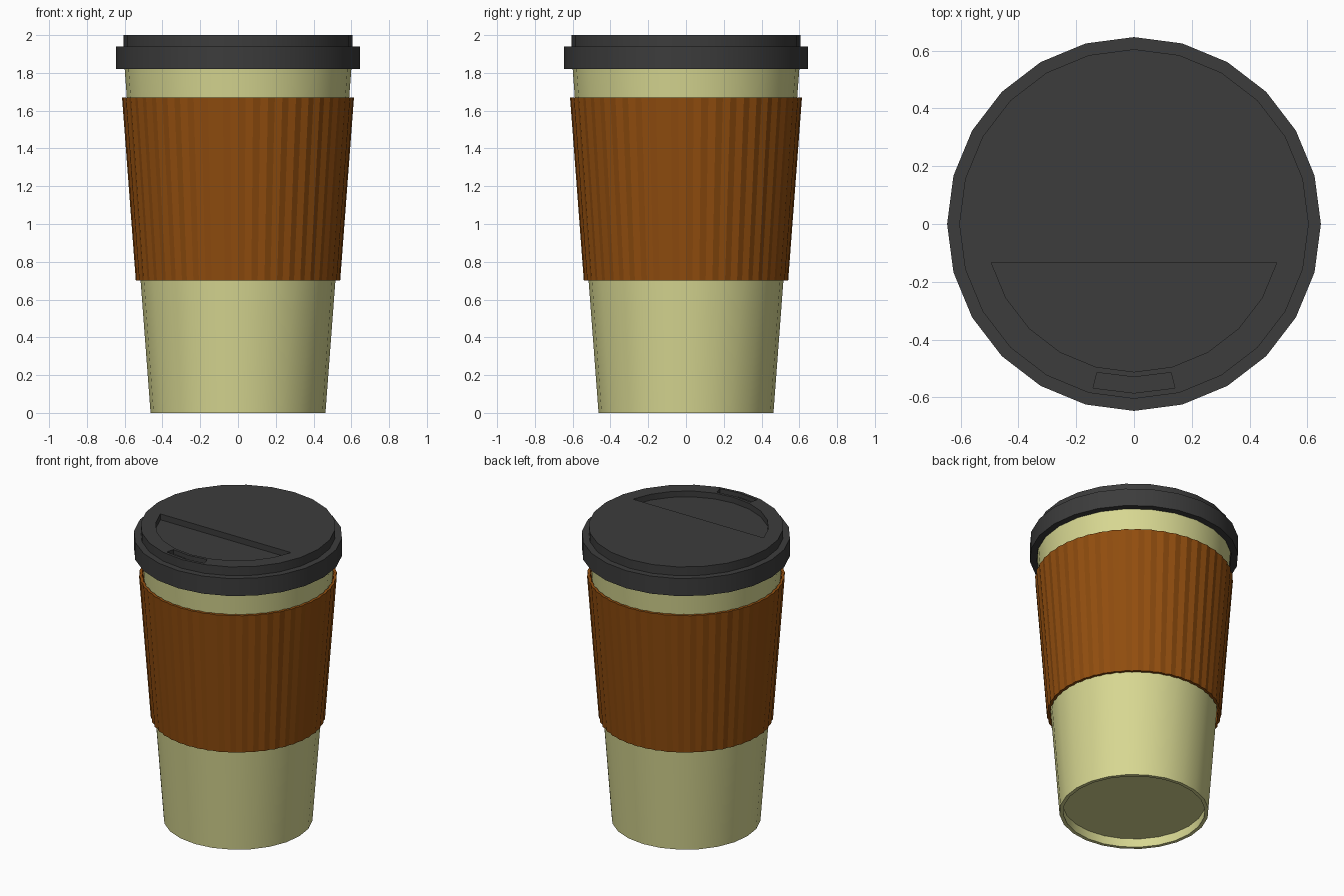
import bpy, bmesh, math

if "Cube" in bpy.data.objects:
    bpy.data.objects.remove(bpy.data.objects["Cube"])


def material(name, rgb):
    m = bpy.data.materials.new(name)
    m.diffuse_color = (*rgb, 1)
    m.use_nodes = True
    m.node_tree.nodes["Principled BSDF"].inputs["Base Color"].default_value = m.diffuse_color
    return m


CREAM = material("cream_card", (0.68, 0.68, 0.285))
BROWN = material("brown_sleeve", (0.28, 0.074, 0.0045))
DARK = material("dark_lid", (0.045, 0.045, 0.045))


def finish(bm, name, mat):
    bmesh.ops.recalc_face_normals(bm, faces=bm.faces[:])
    me = bpy.data.meshes.new(name)
    bm.to_mesh(me)
    bm.free()
    ob = bpy.data.objects.new(name, me)
    bpy.context.collection.objects.link(ob)
    me.materials.append(mat)
    return ob


def lathe(name, profile, n, mat, rib=0.0, closed=False):
    """Revolve (radius, z) points; open profiles are capped at both ends."""
    bm = bmesh.new()
    rings = []
    for r, z in profile:
        ring = []
        for i in range(n):
            a = 2 * math.pi * i / n
            rr = r - (rib if i % 2 else 0)
            ring.append(bm.verts.new((rr * math.cos(a), rr * math.sin(a), z)))
        rings.append(ring)
    pairs = list(zip(rings, rings[1:]))
    if closed:
        pairs.append((rings[-1], rings[0]))
    else:
        bm.faces.new(rings[0])
        bm.faces.new(rings[-1])
    for a, b in pairs:
        for i in range(n):
            j = (i + 1) % n
            bm.faces.new((a[i], a[j], b[j], b[i]))
    return finish(bm, name, mat)


def prism(name, pts, z0, z1, mat):
    bm = bmesh.new()
    lo = [bm.verts.new((x, y, z0)) for x, y in pts]
    hi = [bm.verts.new((x, y, z1)) for x, y in pts]
    bm.faces.new(lo)
    bm.faces.new(hi)
    for i in range(len(pts)):
        j = (i + 1) % len(pts)
        bm.faces.new((lo[i], lo[j], hi[j], hi[i]))
    return finish(bm, name, mat)


def arc(r, degrees):
    return [(r * math.cos(math.radians(d)), r * math.sin(math.radians(d))) for d in degrees]


def smooth(ob):
    bpy.ops.object.select_all(action='DESELECT')
    ob.select_set(True)
    bpy.context.view_layer.objects.active = ob
    bpy.ops.object.shade_smooth_by_angle(angle=math.radians(30))


# Cup body with a recessed base
cup = lathe("cup", [(0.443, 0.06), (0.44, 0), (0.463, 0), (0.603, 1.86)], 24, CREAM)
smooth(cup)

# Ribbed sleeve
lathe("sleeve", [(0.541, 0.70), (0.614, 1.67), (0.596, 1.67), (0.523, 0.70)],
      96, BROWN, rib=0.007, closed=True)

# Lid: wide rim, narrower raised top
lid = lathe("lid", [(0.59, 1.935), (0.604, 1.82), (0.647, 1.82), (0.647, 1.94),
                    (0.605, 1.94), (0.605, 2.0)], 24, DARK)

# Half-moon recess and sip slot sunk into the lid
cutters = [
    prism("recess_cutter", arc(0.512, range(-165, -14, 15)), 1.96, 2.1, DARK),
    prism("sip_cutter", arc(0.53, (-104, -90, -76)) + arc(0.585, (-76, -90, -104)), 1.97, 2.1, DARK),
]
bpy.context.view_layer.objects.active = lid
for c in cutters:
    mod = lid.modifiers.new(c.name, 'BOOLEAN')
    mod.operation = 'DIFFERENCE'
    mod.solver = 'EXACT'
    mod.object = c
    bpy.ops.object.modifier_apply(modifier=mod.name)
for c in cutters:
    bpy.data.objects.remove(c)
smooth(lid)
